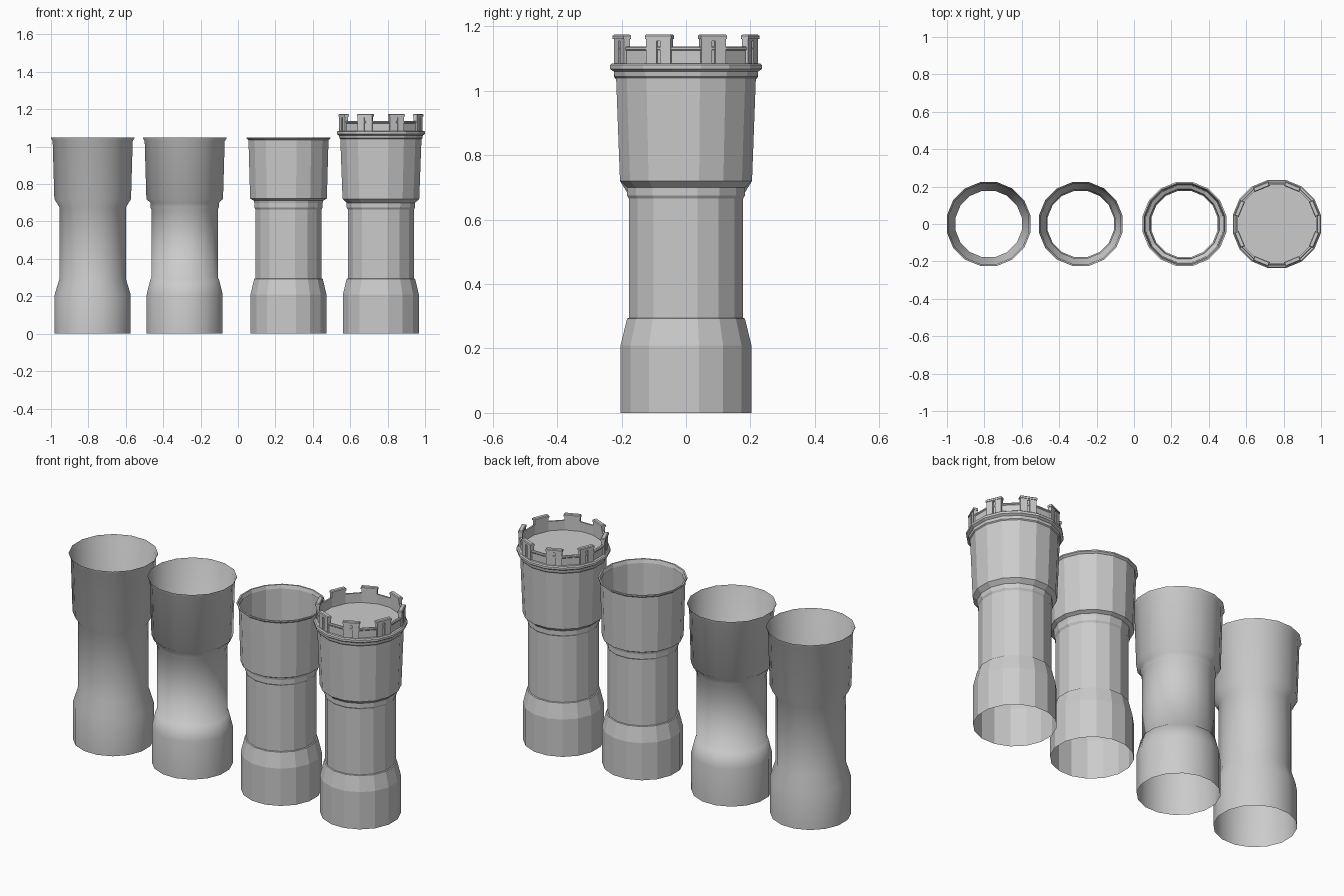
import bpy, bmesh, math
from mathutils import Matrix

if "Cube" in bpy.data.objects:
    bpy.data.objects.remove(bpy.data.objects["Cube"])

stone = bpy.data.materials.new("grey stone")
stone.use_nodes = True
GREY = (0.6, 0.6, 0.6, 1)
stone.diffuse_color = GREY
stone.node_tree.nodes["Principled BSDF"].inputs["Base Color"].default_value = GREY

SIDES = 16
STEP = 2 * math.pi / SIDES


def finish(bm, name, x, smooth=False):
    mesh = bpy.data.meshes.new(name)
    bm.to_mesh(mesh)
    bm.free()
    mesh.materials.append(stone)
    for face in mesh.polygons:
        face.use_smooth = smooth
    obj = bpy.data.objects.new(name, mesh)
    obj.location.x = x
    bpy.context.collection.objects.link(obj)
    return obj


def ring(bm, radius, z):
    # radius is measured to the flat sides, which face the axes
    r = radius / math.cos(STEP / 2)
    return [bm.verts.new((r * math.cos((i + 0.5) * STEP), r * math.sin((i + 0.5) * STEP), z))
            for i in range(SIDES)]


def turned(name, profile, x, smooth=False, cap_end=False):
    bm = bmesh.new()
    rings = [ring(bm, r, z) for r, z in profile]
    for low, high in zip(rings, rings[1:]):
        for i in range(SIDES):
            j = (i + 1) % SIDES
            bm.faces.new((low[i], low[j], high[j], high[i]))
    if cap_end:
        bm.faces.new(rings[-1])
    return finish(bm, name, x, smooth)


def block(bm, angle, inner, outer, left, right, bottom, top):
    # box placed radially: depth inner..outer, width left..right
    size = Matrix.Diagonal((outer - inner, right - left, top - bottom, 1))
    place = Matrix.Translation(((inner + outer) / 2, (left + right) / 2, (bottom + top) / 2))
    return bmesh.ops.create_cube(bm, size=1, matrix=Matrix.Rotation(angle, 4, "Z") @ place @ size)


# Shared shaft sections
foot = [(0.203, 0), (0.203, 0.21)]
ledge = [(0.183, 0.293), (0.177, 0.295)]
collar = [(0.177, 0.665), (0.183, 0.675), (0.183, 0.70), (0.205, 0.72)]
lip = [(0.214, 1.03), (0.224, 1.045), (0.224, 1.05)]

# Simple smooth tower
turned("plain_tower", foot + [(0.177, 0.295), (0.177, 0.675), (0.205, 0.72)] + lip, -0.777, True)

# Smooth tower with collar
turned("collared_tower", foot + ledge + collar + lip, -0.285, True)

# Faceted tower with sharper shoulder and rim
turned("faceted_tower", foot + ledge + collar[:3] + [(0.186, 0.712), (0.205, 0.722)]
       + [(0.214, 1.035), (0.224, 1.043), (0.224, 1.05), (0.216, 1.05), (0.21, 1.03)], 0.27)

# Crowned tower shaft, parapet and floor
TOWER_X = 0.764
cornice = [(0.217, 1.04), (0.222, 1.045), (0.224, 1.06), (0.236, 1.068), (0.236, 1.08), (0.23, 1.085)]
parapet = [(0.217, 1.085), (0.217, 1.125), (0.221, 1.129), (0.221, 1.134), (0.217, 1.138),
           (0.208, 1.138), (0.208, 1.085)]
turned("crowned_tower", foot + ledge + collar + cornice + parapet, TOWER_X, cap_end=True)

# Eight merlons, each with a narrow slit and a bevelled coping
bm = bmesh.new()
for k in range(8):
    a = (2 * k + 1) * STEP
    for side in (-1, 1):
        edges = sorted((side * 0.006, side * 0.041))
        block(bm, a, 0.206, 0.225, *edges, 1.085, 1.165)
    block(bm, a, 0.206, 0.218, -0.006, 0.006, 1.085, 1.165)
    block(bm, a, 0.206, 0.225, -0.006, 0.006, 1.155, 1.165)
    coping = block(bm, a, 0.203, 0.228, -0.044, 0.044, 1.161, 1.175)
    rim = {e for v in coping["verts"] for e in v.link_edges
           if all(w.co.z > 1.17 for w in e.verts)}
    bmesh.ops.bevel(bm, geom=list(rim), offset=0.004, segments=1, affect="EDGES")
finish(bm, "merlons", TOWER_X)
